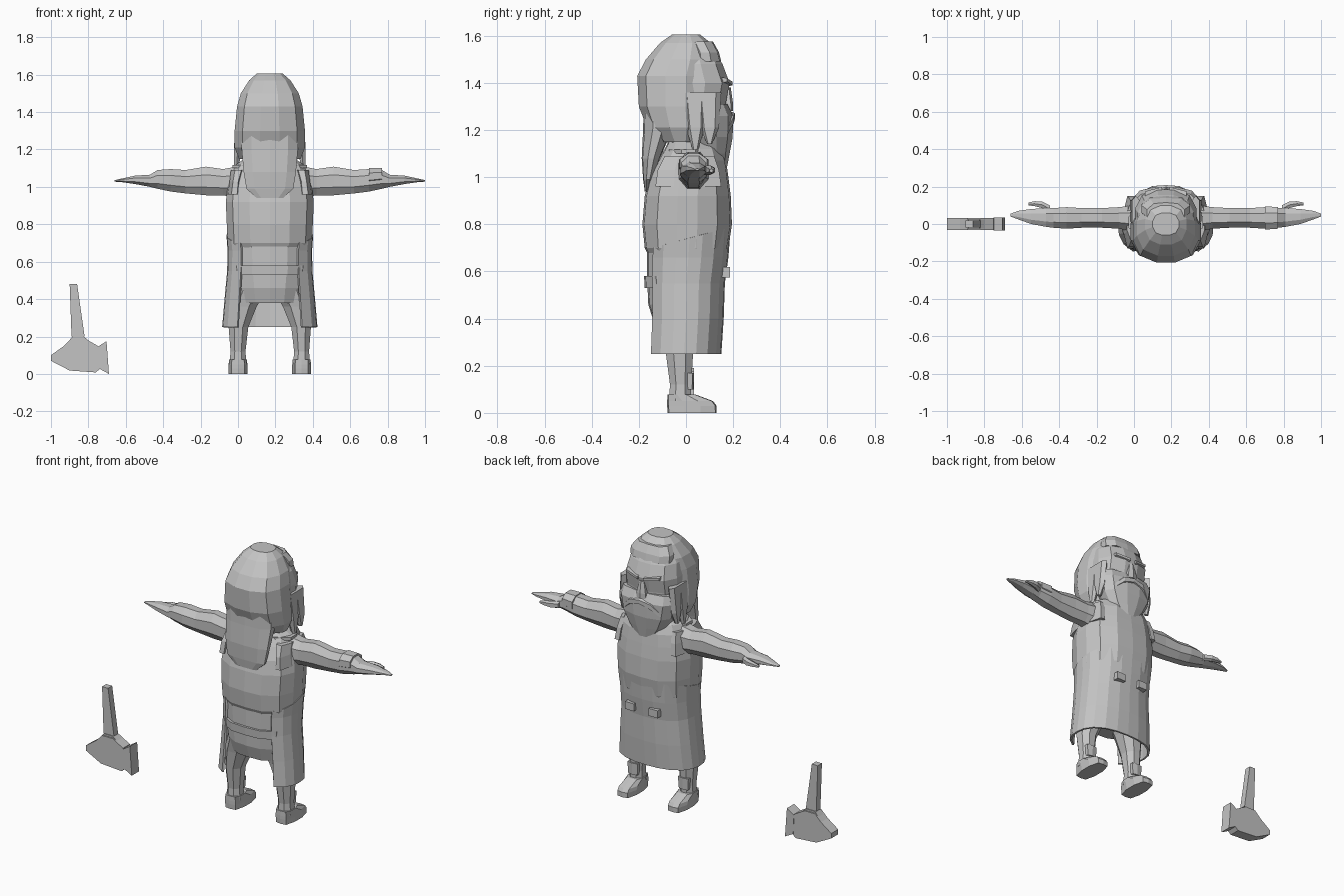
import bpy, bmesh, math
from mathutils import Vector

CX = 0.17  # centre line of the figure

grey = bpy.data.materials.new("plain grey")
grey.diffuse_color = (0.55, 0.55, 0.55, 1)


def finish(name, bm):
    bmesh.ops.recalc_face_normals(bm, faces=bm.faces)
    me = bpy.data.meshes.new(name)
    bm.to_mesh(me)
    bm.free()
    me.materials.append(grey)
    ob = bpy.data.objects.new(name, me)
    bpy.context.collection.objects.link(ob)
    return ob


def loft(name, rings, n=12, axis="Z", power=2.4, side=1):
    """Skin rings (t, a0, a1, b0, b1); a/b are x/y along Z, or y/z along X."""
    bm = bmesh.new()
    loops = []
    for t, a0, a1, b0, b1 in rings:
        loop = []
        for i in range(n):
            ang = 2 * math.pi * (i + 0.5) / n
            c, s = math.cos(ang), math.sin(ang)
            k = (abs(c) ** power + abs(s) ** power) ** (-1 / power)
            m = math.cos(math.pi / n)
            a = (a0 + a1) / 2 + (a1 - a0) / 2 * max(-1, min(1, c * k / m))
            b = (b0 + b1) / 2 + (b1 - b0) / 2 * max(-1, min(1, s * k / m))
            p = (a, b, t) if axis == "Z" else (t, a, b)
            loop.append(bm.verts.new((CX + side * p[0], p[1], p[2])))
        loops.append(loop)
    for lo, hi in zip(loops, loops[1:]):
        for i in range(n):
            j = (i + 1) % n
            bm.faces.new((lo[i], lo[j], hi[j], hi[i]))
    bm.faces.new(loops[0])
    bm.faces.new(loops[-1])
    return finish(name, bm)


def sym(rings):
    """Rings (z, half width, y0, y1) centred on the figure."""
    return [(z, -w, w, y0, y1) for z, w, y0, y1 in rings]


def box(name, x0, x1, y0, y1, z0, z1):
    bm = bmesh.new()
    bmesh.ops.create_cube(bm, size=1)
    for v in bm.verts:
        v.co = Vector(((x0 + x1) / 2 + v.co.x * (x1 - x0),
                       (y0 + y1) / 2 + v.co.y * (y1 - y0),
                       (z0 + z1) / 2 + v.co.z * (z1 - z0)))
    return finish(name, bm)


def plate(name, outline, y0, y1):
    """Extrude an x/z outline along y."""
    bm = bmesh.new()
    f = bm.faces.new([bm.verts.new((x, y0, z)) for x, z in outline])
    ext = bmesh.ops.extrude_face_region(bm, geom=[f])
    for v in ext["geom"]:
        if isinstance(v, bmesh.types.BMVert):
            v.co.y = y1
    return finish(name, bm)


# Tunic, with the upper shirt bulging over its waist
loft("tunic_skirt", sym([(0.38, .165, -.135, .10), (0.46, .18, -.16, .12),
                         (0.57, .20, -.165, .14), (0.72, .21, -.165, .15)]), 14)
loft("shirt", sym([(0.65, .20, -.15, .15), (0.70, .225, -.175, .18),
                   (0.80, .23, -.185, .195), (0.92, .235, -.175, .19),
                   (1.00, .225, -.155, .18), (1.07, .205, -.12, .17),
                   (1.12, .18, -.09, .15), (1.16, .12, -.07, .11)]), 14)
loft("belt", sym([(0.53, .205, -.175, .13), (0.58, .21, -.178, .14)]), 14)
loft("collar", sym([(1.10, .20, -.08, .10), (1.118, .20, -.08, .10)]), 10)

# Long apron, wrapped round the front and open at the back
bm = bmesh.new()
rows = []
for z, w, y0, y1 in [(.25, .255, -.18, .15), (.40, .242, -.175, .16), (.55, .228, -.175, .165),
                     (.66, .226, -.175, .18), (.74, .232, -.175, .19)]:
    row = []
    for i in range(17):
        a = math.radians(-50 + 280 * i / 16)
        c, s = math.cos(a), math.sin(a)
        k = (abs(c) ** 2.4 + abs(s) ** 2.4) ** (-1 / 2.4)
        tilt = 0.05 * s if z > .7 else 0
        row.append(bm.verts.new((CX + w * c * k, (y0 + y1) / 2 + (y1 - y0) / 2 * s * k, z + tilt)))
    rows.append(row)
for lo, hi in zip(rows, rows[1:]):
    for i in range(16):
        bm.faces.new((lo[i], lo[i + 1], hi[i + 1], hi[i]))
apron = finish("apron", bm)
mod = apron.modifiers.new("thickness", "SOLIDIFY")
mod.thickness = 0.012

# Head, beard and face
loft("head", sym([(1.08, .10, -.06, .10), (1.22, .15, -.10, .17), (1.32, .165, -.10, .17),
                  (1.40, .165, -.10, .185), (1.48, .15, -.10, .155), (1.54, .11, -.08, .12)]))
loft("beard", sym([(1.02, .05, .10, .17), (1.10, .12, .03, .185), (1.17, .16, .01, .198),
                   (1.26, .18, .01, .20), (1.31, .17, .03, .175)]))
loft("nose", sym([(1.28, .03, .15, .20), (1.31, .03, .15, .20), (1.38, .015, .15, .19)]), 6)

# Hair: cap, quiff, side locks and long back tail
loft("hair", sym([(1.15, .165, -.11, .06), (1.21, .188, -.165, .10), (1.30, .188, -.20, .11),
                  (1.43, .175, -.207, .12), (1.50, .155, -.17, .125), (1.57, .11, -.11, .105),
                  (1.605, .07, -.06, .06)]))
loft("fringe", sym([(1.49, .13, .02, .15), (1.53, .13, .02, .14), (1.575, .10, .0, .115)]), 10)
loft("hair_tail", sym([(0.94, .07, -.175, -.155), (0.99, .125, -.182, -.14),
                       (1.08, .14, -.188, -.11), (1.20, .15, -.182, -.06),
                       (1.30, .15, -.18, -.05)]), 10)

# Hammer lying upside down beside the figure
plate("hammer_handle", [(-.90, .48), (-.86, .48), (-.82, .20), (-.89, .20)], -.02, .02)
plate("hammer_neck", [(-.885, .20), (-.825, .20), (-.76, .145), (-.93, .145)], -.025, .025)
plate("hammer_head", [(-1, .07), (-1, .10), (-.93, .15), (-.89, .19), (-.82, .19),
                      (-.75, .15), (-.735, .03), (-.76, .008), (-.90, .018)], -.033, .033)
plate("hammer_face", [(-.75, .145), (-.703, .175), (-.69, 0), (-.745, .03)], -.035, .035)

# Mirrored limbs and trimmings
for s, tag in ((1, "right"), (-1, "left")):
    loft(tag + "_arm", [(.17, -.04, .10, .94, 1.11), (.25, -.025, .09, .955, 1.095),
                        (.34, -.02, .085, .955, 1.108), (.45, -.02, .085, .965, 1.09),
                        (.53, -.025, .09, .975, 1.095), (.60, -.02, .085, .99, 1.09),
                        (.64, -.015, .085, 1.0, 1.065), (.72, .0, .08, 1.015, 1.06),
                        (.79, .025, .07, 1.025, 1.045), (.83, .04, .055, 1.028, 1.036)],
         8, "X", 2.8, s)
    loft(tag + "_thumb", [(.62, .06, .10, 1.01, 1.05), (.66, .085, .12, 1.01, 1.05),
                          (.70, .095, .122, 1.015, 1.045), (.735, .10, .115, 1.02, 1.035)],
         6, "X", 2, s)
    loft(tag + "_leg", [(.05, .125, .215, -.072, .022), (.12, .13, .21, -.068, .022),
                        (.25, .115, .22, -.085, .03), (.36, .07, .215, -.10, .06),
                        (.46, .01, .19, -.12, .08)], 8, "Z", 2.6, s)
    loft(tag + "_boot", [(0, .12, .22, -.078, .13), (.03, .12, .22, -.08, .13),
                         (.05, .12, .22, -.08, .115), (.078, .122, .218, -.078, .04)],
         10, "Z", 3, s)
    loft(tag + "_shin_guard", [(.10, .14, .20, .0, .032), (.17, .135, .205, .0, .034)],
         6, "Z", 3, s)
    for y, z, name in ((.03, 1.11, "side_lock"), (.09, 1.14, "front_lock")):
        loft(tag + "_" + name, [(z, .165, .19, y, y + .02), (1.21, .15, .192, y - .03, y + .05),
                                (1.36, .14, .18, y - .05, y + .06)], 6, "Z", 2, s)
    # Moustache half and brow
    loft(tag + "_moustache", [(0, .17, .208, 1.24, 1.28), (.07, .15, .203, 1.22, 1.27),
                              (.12, .13, .18, 1.18, 1.22)], 6, "X", 2, s)
    loft(tag + "_brow", [(.02, .15, .198, 1.385, 1.41), (.11, .12, .175, 1.40, 1.425)],
         6, "X", 2, s)
    # Apron buckle and shoulder strap
    bx = CX + s * .08
    box(tag + "_buckle", bx - .03, bx + .03, .14, .187, .575, .62)
    loft(tag + "_strap", [(.96, .155, .225, -.13, .15), (1.03, .15, .215, -.12, .14),
                          (1.09, .13, .208, -.09, .12)], 8, "Z", 3, s)

# Wrist band on one arm
loft("wrist_band", [(.53, -.03, .095, 1.01, 1.10), (.60, -.025, .09, 1.02, 1.10)], 8, "X", 2.8)
